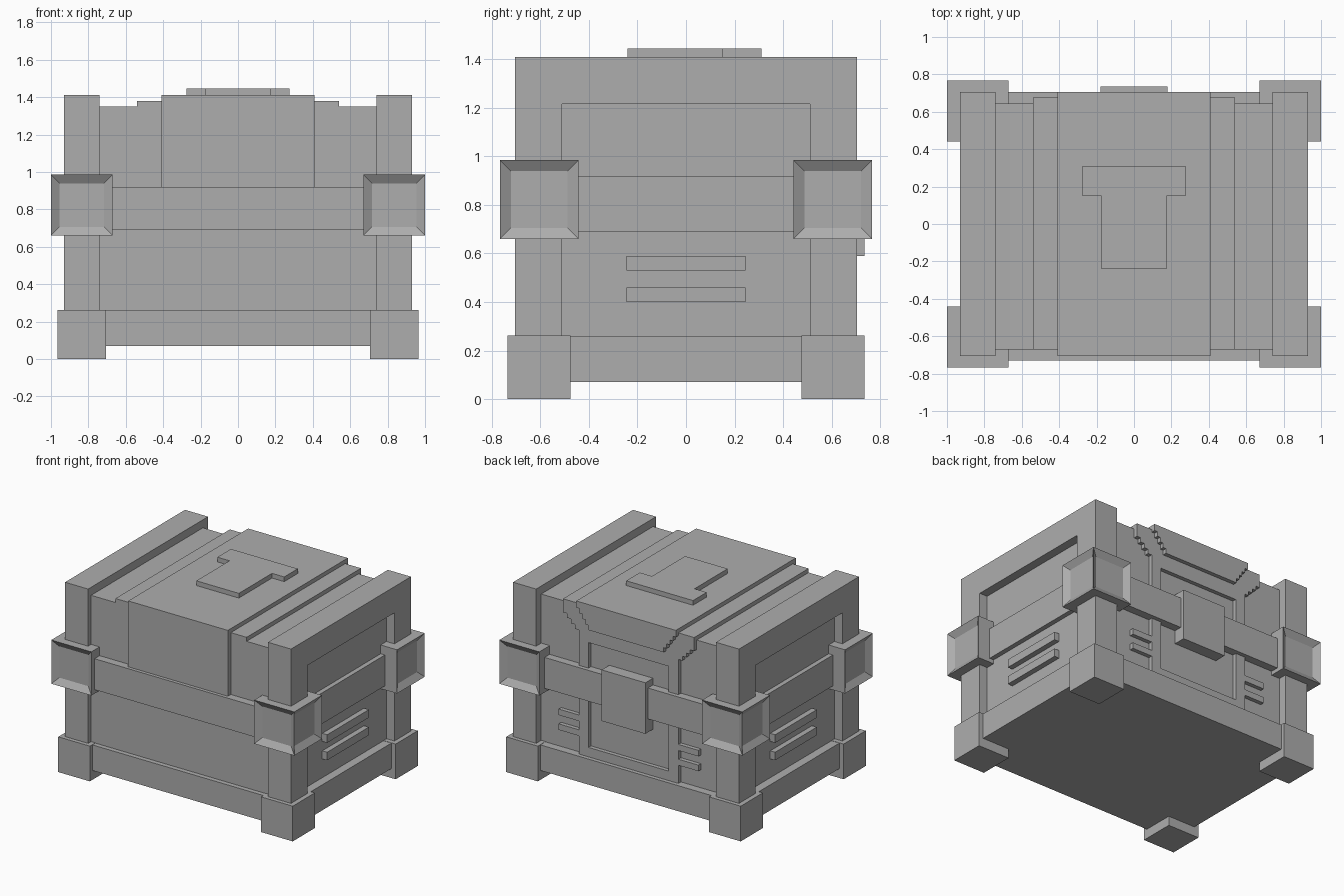
import bpy
import bmesh
from mathutils import Vector

cube = bpy.data.objects.get("Cube")
if cube:
    bpy.data.objects.remove(cube, do_unlink=True)

grey = bpy.data.materials.new("plain_grey")
grey.use_nodes = True
colour = (0.42, 0.42, 0.42, 1)
grey.diffuse_color = colour
grey.node_tree.nodes["Principled BSDF"].inputs["Base Color"].default_value = colour


def finish(name, bm):
    bmesh.ops.recalc_face_normals(bm, faces=bm.faces)
    mesh = bpy.data.meshes.new(name)
    bm.to_mesh(mesh)
    bm.free()
    mesh.materials.append(grey)
    obj = bpy.data.objects.new(name, mesh)
    bpy.context.collection.objects.link(obj)
    return obj


def block(name, xs, ys, zs, sunk=(), rim=0.065, depth=0.03):
    """Box between limits; faces pointing along 'sunk' get a square recess."""
    bm = bmesh.new()
    bmesh.ops.create_cube(bm, size=1)
    for v in bm.verts:
        v.co = [(a + b) / 2 + c * abs(b - a) for (a, b), c in zip((xs, ys, zs), v.co)]
    bm.normal_update()
    for way in sunk:
        faces = [f for f in bm.faces if f.normal.dot(Vector(way)) > 0.9]
        bmesh.ops.inset_individual(bm, faces=faces, thickness=rim)
        bmesh.ops.translate(bm, verts=faces[0].verts, vec=Vector(way) * -depth)
    return finish(name, bm)


def slab(name, outline, axis, low, high):
    """Flat outline (x with y or z) extruded along the other axis."""
    bm = bmesh.new()
    place = (lambda p, q, d: (p, d, q)) if axis == "y" else (lambda p, q, d: (p, q, d))
    face = bm.faces.new([bm.verts.new(place(p, q, low)) for p, q in outline])
    new = bmesh.ops.extrude_face_region(bm, geom=[face])["geom"]
    move = Vector(place(0, 0, high - low))
    bmesh.ops.translate(bm, verts=[g for g in new if isinstance(g, bmesh.types.BMVert)], vec=move)
    return finish(name, bm)


def mirrored(half):
    return half + [(-x, q) for x, q in reversed(half)]


def stairs(x0, z0, x1, z1, steps=4):
    """Stepped edge running inward and down."""
    points = [(x0, z0)]
    for i in range(steps):
        x = x0 + (x1 - x0) * (i + 1) / steps
        points += [(x, points[-1][1]), (x, z0 + (z1 - z0) * (i + 1) / steps)]
    return points


# Main body and base
block("body", (-0.8, 0.8), (-0.67, 0.645), (0.1, 1.35))
block("base", (-0.93, 0.93), (-0.705, 0.705), (0.07, 0.26))

# Layered lid
block("lid_middle", (-0.54, 0.54), (-0.67, 0.675), (1.3, 1.38))
block("lid_centre", (-0.41, 0.41), (-0.705, 0.705), (1.36, 1.41))
block("front_centre_panel", (-0.41, 0.41), (-0.705, -0.6), (0.85, 1.41))
slab("back_centre_flap", mirrored([(0.41, 1.41)] + stairs(0.41, 1.36, 0.31, 1.22)),
     "y", 0.6, 0.705)
slab("lid_plate", mirrored([(0.175, -0.24), (0.175, 0.15), (0.275, 0.15), (0.275, 0.31)]),
     "z", 1.4, 1.445)

# Stepped back layer with a framed opening
slab("back_middle_flap", mirrored([(0.54, 1.38)] + stairs(0.54, 1.28, 0.41, 1.15)
                                  + [(0.41, 1.11)]), "y", 0.6, 0.675)
block("back_frame_bottom", (-0.41, 0.41), (0.6, 0.675), (0.2, 0.33))

# Belt and latch
block("front_belt", (-0.7, 0.7), (-0.73, -0.6), (0.69, 0.92))
block("back_belt", (-0.7, 0.7), (0.6, 0.705), (0.69, 0.92))
block("latch", (-0.18, 0.18), (0.6, 0.735), (0.59, 0.97))

for s, side in ((1, "left"), (-1, "right")):
    def sx(a, b):
        return tuple(sorted((s * a, s * b)))

    # End frames with recessed panels
    block(side + "_panel", sx(0.74, 0.865), (-0.6, 0.6), (0.1, 1.3))
    block(side + "_top_beam", sx(0.74, 0.93), (-0.705, 0.705), (1.215, 1.41))
    block(side + "_belt", sx(0.8, 0.9), (-0.6, 0.6), (0.69, 0.92))
    block(side + "_back_frame_post", sx(0.33, 0.41), (0.6, 0.675), (0.2, 1.12))

    # Raised grille bars
    for i in range(2):
        z = 0.53 - 0.13 * i
        block(f"{side}_grille_bar_{i + 1}", sx(0.8, 0.905), (-0.245, 0.245), (z, z + 0.06))
        z = 0.505 - 0.11 * i
        block(f"{side}_back_bar_{i + 1}", sx(0.4, 0.575), (0.6, 0.675), (z, z + 0.045))

    # Corner posts, feet and brackets
    for t, end in ((-1, "front"), (1, "back")):
        def sy(a, b):
            return tuple(sorted((t * a, t * b)))

        corner = f"{end}_{side}_"
        block(corner + "post", sx(0.74, 0.93), sy(0.51, 0.705), (0.2, 1.22))
        block(corner + "foot", sx(0.705, 0.965), sy(0.475, 0.735), (0, 0.262))
        block(corner + "bracket", sx(0.67, 1), sy(0.442, 0.767), (0.66, 0.985),
              sunk=((s, 0, 0), (0, t, 0)))
